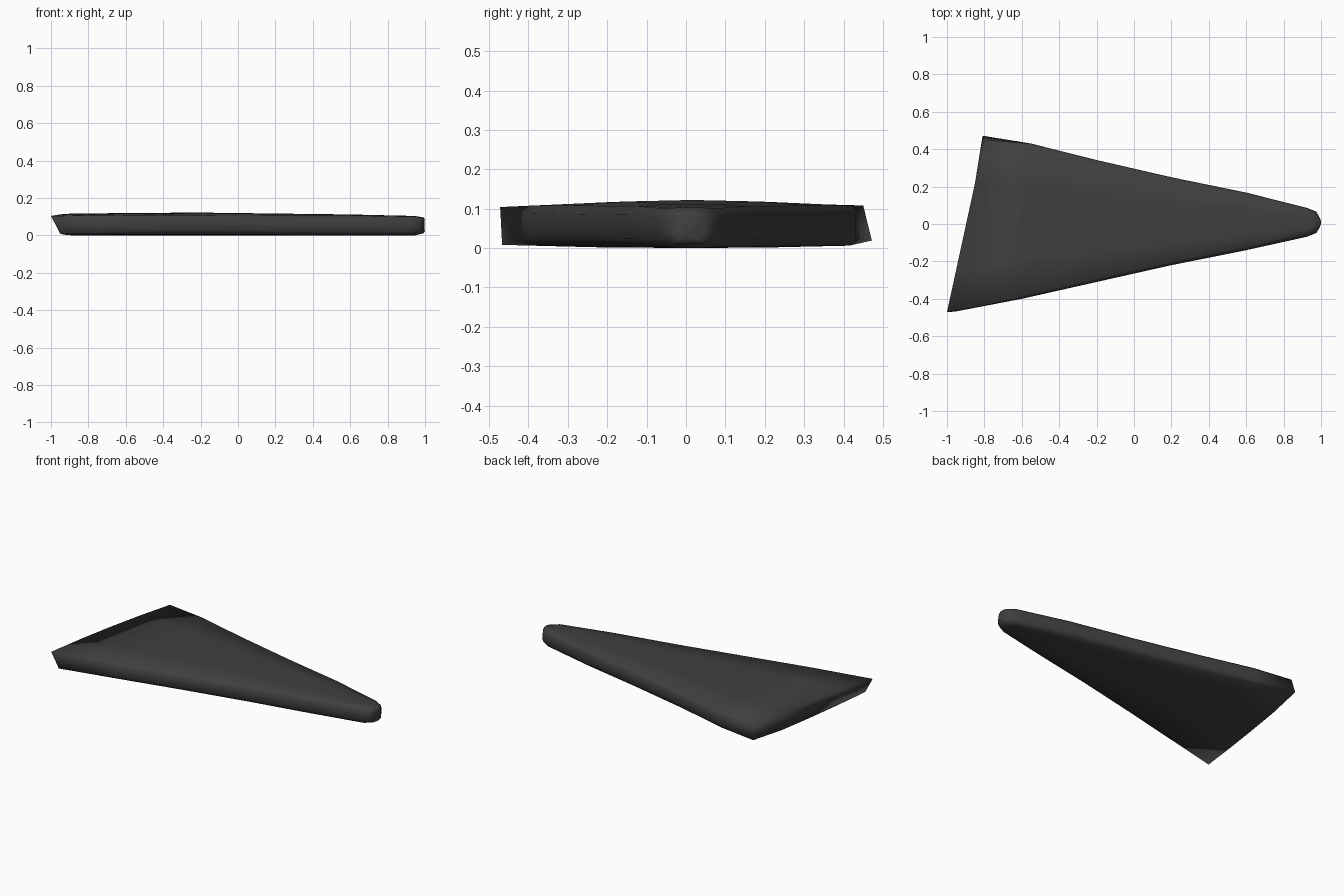
import bpy, bmesh
from mathutils import Vector

cube = bpy.data.objects.get("Cube")
if cube:
    bpy.data.objects.remove(cube, do_unlink=True)

charcoal = bpy.data.materials.new("charcoal")
charcoal.use_nodes = True
colour = (0.05, 0.05, 0.05, 1)
charcoal.diffuse_color = colour
charcoal.node_tree.nodes["Principled BSDF"].inputs["Base Color"].default_value = colour

# Stations from root to tip:
# front x, y, back x, y, edge bottom, edge top, crown rise, edge rounding, end bow
stations = [
    (-1.0, -.472, -.80, .462, .008, .104, .010, 0, 0),
    (-.60, -.400, -.55, .430, .006, .108, .012, .016, 0),
    (-.20, -.310, -.20, .342, .006, .108, .014, .018, 0),
    (.20, -.220, .20, .250, .004, .107, .010, .018, 0),
    (.60, -.140, .60, .168, .003, .106, .006, .018, 0),
    (.925, -.068, .925, .086, .002, .100, .004, .018, .02),
    (.975, -.048, .975, .066, .012, .092, .004, .018, .018),
    (.985, -.030, .985, .045, .025, .080, .002, .012, .015),
]
columns = (-1, -.5, 0, .5, 1)


def section(fx, fy, bx, by, low, high, crown, bevel, bow):
    """Closed ring: top from front to back, then bottom from back to front."""
    front, back = Vector((fx, fy, 0)), Vector((bx, by, 0))
    half = (back.y - front.y) / 2

    def point(u, z):
        p = front.lerp(back, (u + 1) / 2)
        return Vector((p.x + bow * (1 - u * u), p.y, z))

    inset = 1 - bevel / half
    top = [point(u * inset, high + crown * (1 - u * u)) for u in columns]
    bottom = [point(u * inset, low * u * u) if low < .01 else point(u * inset, low)
              for u in reversed(columns)]
    return ([point(-1, high - bevel * 1.2)] + top + [point(1, high - bevel * 1.2)]
            + [point(1, low + bevel * 1.2)] + bottom + [point(-1, low + bevel * 1.2)])


# Tapered blade lofted through the stations
bm = bmesh.new()
rings = [[bm.verts.new(p) for p in section(*s)] for s in stations]

# Rake the root end: lower front corner moves in, lower back corner moves out
for v in rings[0]:
    t = (v.co.y + .47) / .94
    if v.co.z < .05:
        v.co += Vector((.05 - .06 * t, .005 + .005 * t, .012 * max(0, t - .9) * 10))
    else:
        v.co += Vector((0, -.012 * t, .004 * t))

for a, b in zip(rings, rings[1:]):
    for i in range(len(a)):
        j = (i + 1) % len(a)
        bm.faces.new((a[i], a[j], b[j], b[i]))
bm.faces.new(rings[0])
bm.faces.new(rings[-1])
bmesh.ops.remove_doubles(bm, verts=bm.verts, dist=.0005)
bmesh.ops.recalc_face_normals(bm, faces=bm.faces)
for f in bm.faces:
    f.smooth = True

mesh = bpy.data.meshes.new("tapered_blade")
bm.to_mesh(mesh)
bm.free()
mesh.materials.append(charcoal)
blade = bpy.data.objects.new("tapered_blade", mesh)
bpy.context.collection.objects.link(blade)
